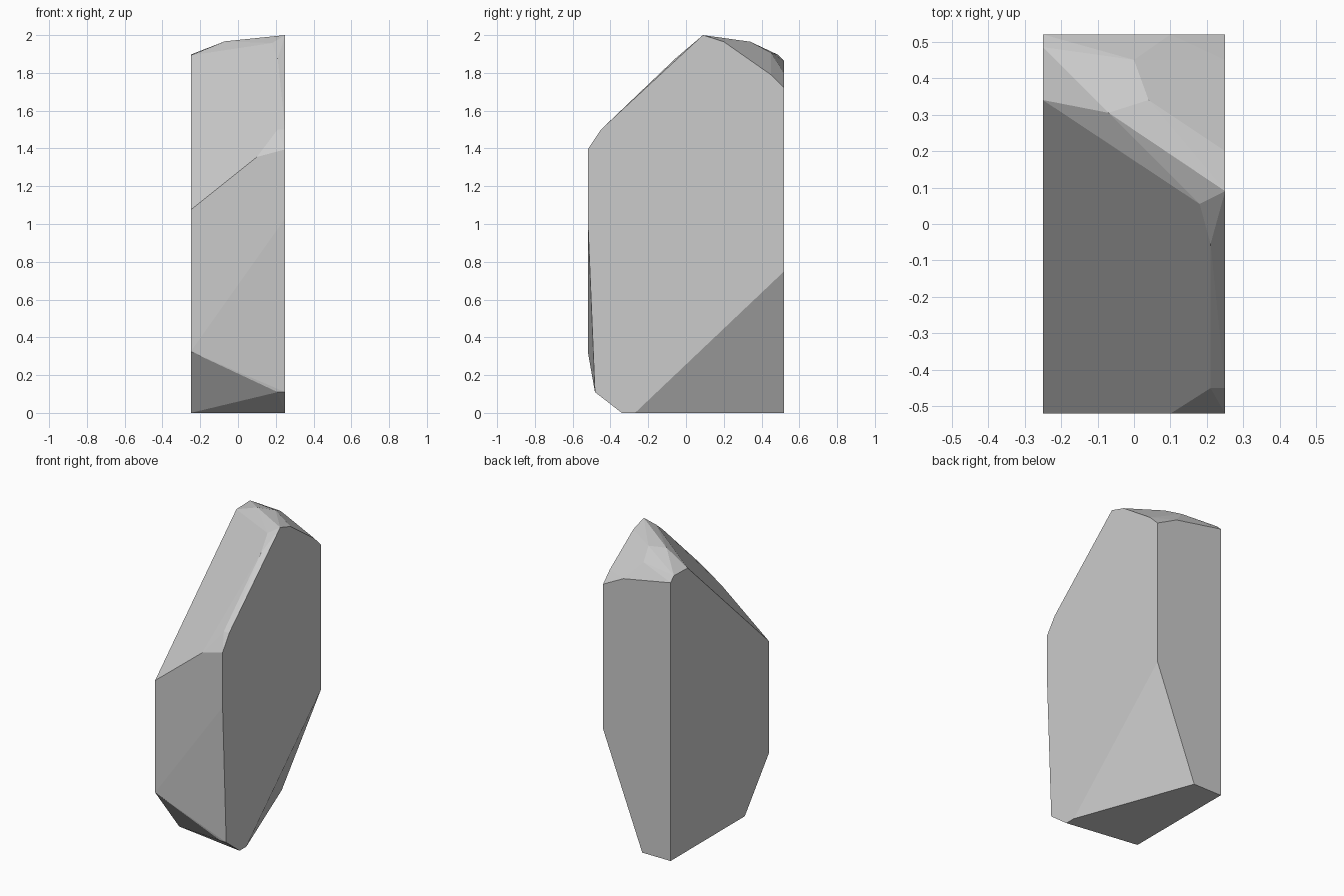
import bpy
import bmesh
import math

if "Cube" in bpy.data.objects:
    bpy.data.objects.remove(bpy.data.objects["Cube"])

W, D = 0.25, 0.52  # half width and half depth

# Corner points of the cut crystal, grouped by region
base = [(-W, D, 0), (-W, -0.265, 0), (W, -0.34, 0), (W, -0.27, 0),
        (-0.04, D, 0), (W, D, 0.75)]
front = [(-W, -D, 0.325), (0.21, -0.482, 0.11), (W, -0.482, 0.11),
         (W, -D, 1.03), (W, -D, 1.395), (0.10, -D, 1.355), (-W, -D, 1.075)]
slope = [(0.21, -0.45, 1.50), (W, -0.45, 1.50), (0.21, -0.055, 1.877),
         (0.18, 0.055, 1.958), (W, 0.09, 2.0), (-W, 0.34, 1.893)]
crown = [(-0.07, 0.305, 1.967), (0.04, 0.34, 1.965), (0, 0.45, 1.907),
         (-W, 0.485, 1.897), (W, 0.20, 1.965), (W, 0.45, 1.79)]
back = [(W, D, 1.72), (0.10, D, 1.797), (-W, D, 1.863)]

# Wrap the corners in a convex shell with flat facets
bm = bmesh.new()
for p in base + front + slope + crown + back:
    bm.verts.new(p)
hull = bmesh.ops.convex_hull(bm, input=bm.verts[:])
loose = [v for v in bm.verts if not v.link_faces]
bmesh.ops.delete(bm, geom=loose, context='VERTS')
bmesh.ops.dissolve_limit(bm, angle_limit=math.radians(0.8),
                         verts=bm.verts[:], edges=bm.edges[:])
bmesh.ops.recalc_face_normals(bm, faces=bm.faces[:])

mesh = bpy.data.meshes.new("crystal_rock")
bm.to_mesh(mesh)
bm.free()
rock = bpy.data.objects.new("crystal_rock", mesh)
bpy.context.collection.objects.link(rock)
